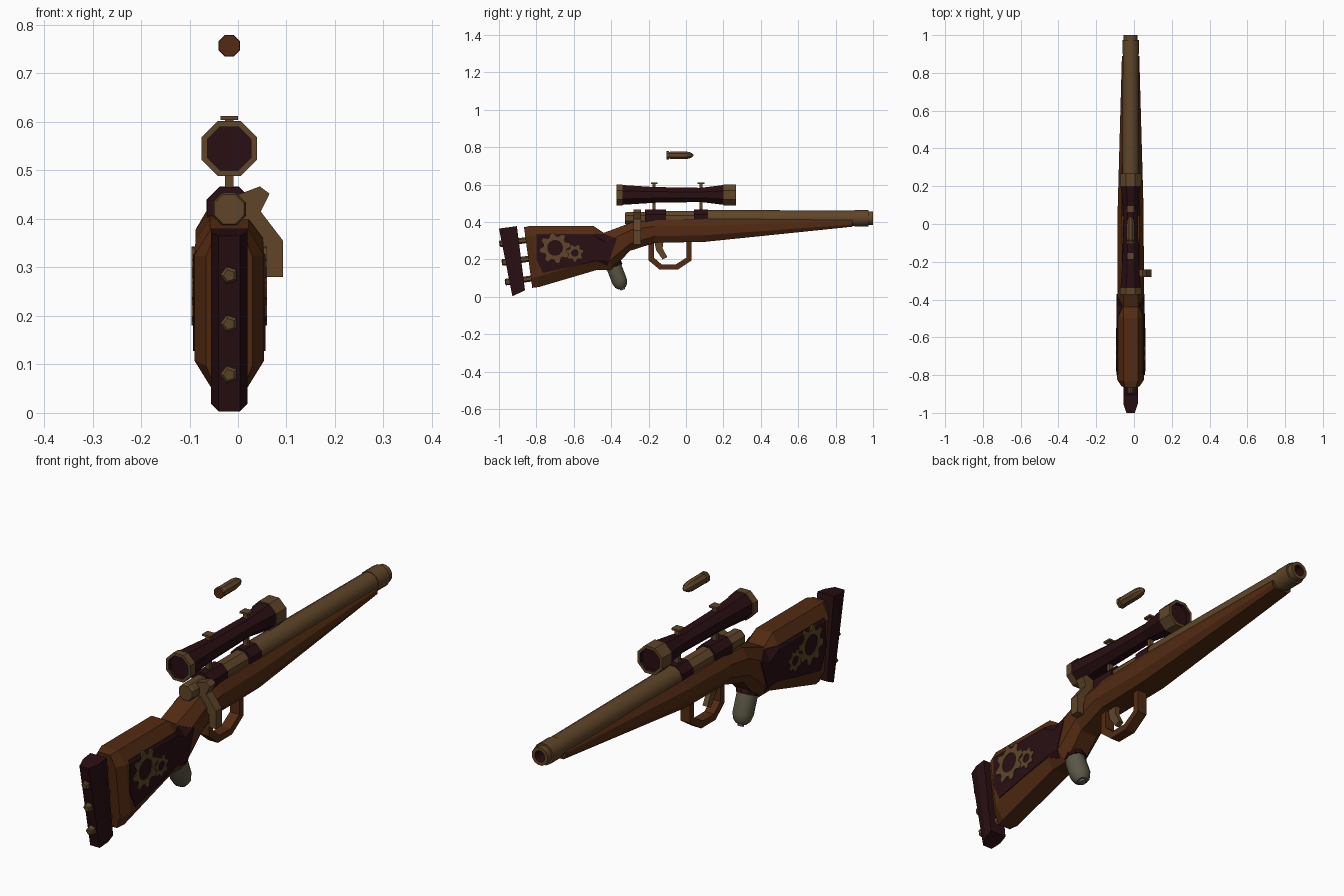
import bpy, bmesh, math
from mathutils import Matrix, Vector

cube = bpy.data.objects.get("Cube")
if cube:
    bpy.data.objects.remove(cube, do_unlink=True)

CX = -0.018      # centre line of the body
BORE = 0.42      # height of the barrel axis
SIGHT = 0.545    # height of the scope axis


def material(name, r, g, b):
    m = bpy.data.materials.new(name)
    m.use_nodes = True
    m.diffuse_color = (r, g, b, 1)
    m.node_tree.nodes["Principled BSDF"].inputs["Base Color"].default_value = (r, g, b, 1)
    return m


WOOD = material("walnut wood", 0.085, 0.024, 0.006)
BRASS = material("dull brass", 0.115, 0.06, 0.022)
DARK = material("dark maroon", 0.022, 0.0045, 0.006)
GLASS = material("grey green", 0.105, 0.095, 0.06)


def finish(name, bm, mats, smooth=False):
    bmesh.ops.recalc_face_normals(bm, faces=bm.faces)
    me = bpy.data.meshes.new(name)
    bm.to_mesh(me)
    bm.free()
    for m in mats:
        me.materials.append(m)
    ob = bpy.data.objects.new(name, me)
    bpy.context.collection.objects.link(ob)
    bpy.ops.object.select_all(action="DESELECT")
    ob.select_set(True)
    bpy.context.view_layer.objects.active = ob
    if smooth:
        bpy.ops.object.shade_smooth_by_angle(angle=math.radians(42))
    return ob


def loft(name, rings, mats, bands=None, smooth=False, closed=False):
    """Skin a list of rings; bands gives the material index of each span."""
    bm = bmesh.new()
    loops = [[bm.verts.new(p) for p in ring] for ring in rings]
    pairs = list(zip(loops, loops[1:]))
    if closed:
        pairs.append((loops[-1], loops[0]))
    for k, (a, b) in enumerate(pairs):
        for i in range(len(a)):
            j = (i + 1) % len(a)
            bm.faces.new((a[i], a[j], b[j], b[i])).material_index = bands[k] if bands else 0
    if not closed:
        for loop, k in ((loops[0], 0), (loops[-1], -1)):
            bm.faces.new(loop).material_index = bands[k] if bands else 0
    return finish(name, bm, mats, smooth)


def lathe(name, profile, mats, z=0.0, sides=8, bands=None, smooth=False, matrix=None):
    """Turn (y, flat radius) pairs about a line along y."""
    k = 1 / math.cos(math.pi / sides)
    rings = []
    for y, r in profile:
        angles = [(i + 0.5) * math.tau / sides for i in range(sides)]
        pts = [Vector((r * k * math.cos(a), y, r * k * math.sin(a))) for a in angles]
        rings.append([matrix @ p if matrix else p + Vector((CX, 0, z)) for p in pts])
    return loft(name, rings, mats, bands, smooth)


def plate(name, outline, x0, x1, mat):
    """Extrude a (y, z) outline across x."""
    return loft(name, [[(CX + x, y, z) for y, z in outline] for x in (x0, x1)], [mat])


def block(name, x, y, z, sx, sy, sz, mat):
    outline = [(y - sy, z - sz), (y + sy, z - sz), (y + sy, z + sz), (y - sy, z + sz)]
    return plate(name, outline, x - sx, x + sx, mat)


# Stock: chamfered sections as top y, top z, bottom y, bottom z, half width, flat half width, chamfer
SECTIONS = [
    (-.866, .372, -.822, .048, .048, .028, .05),
    (-.83, .38, -.785, .053, .072, .038, .055),
    (-.497, .38, -.476, .144, .072, .038, .055),
    (-.44, .342, -.396, .144, .071, .038, .05),
    (-.29, .398, -.3, .246, .07, .04, .04),
    (-.166, .412, -.166, .289, .07, .045, .035),
    (.10, .415, .10, .294, .068, .048, .035),
    (.89, .417, .89, .375, .046, .034, .012),
]


def stock_rings(grow):
    rings = []
    for yt, zt, yb, zb, hw, tw, c in SECTIONS:
        half = [(tw + grow, zt), (hw + grow, zt - c), (hw + grow, zb + c), (tw + grow, zb)]
        pts = half + [(-x, z) for x, z in reversed(half)]
        rings.append([(CX + x, yb + (yt - yb) * (z - zb) / (zt - zb), z) for x, z in pts])
    return rings


loft("stock", stock_rings(0), [WOOD])

# Cheek panels hug the stock: a slightly wider stock trimmed to the panel outline
PANEL = [(-.80, .335), (-.43, .335), (-.37, .31), (-.42, .165), (-.476, .19), (-.765, .128), (-.80, .2)]
panels = loft("cheek_panels", stock_rings(0.003), [DARK])
cutter = plate("panel_cutter", PANEL, -0.2, 0.2, DARK)
cutter.hide_render = True
trim = panels.modifiers.new("trim", "BOOLEAN")
trim.operation = "INTERSECT"
trim.object = cutter
bpy.context.view_layer.objects.active = panels
bpy.ops.object.modifier_apply(modifier="trim")
bpy.data.objects.remove(cutter, do_unlink=True)


# Gears on both cheeks
def gear(name, y, z, radius, hole, teeth, side):
    outer, inner = [], []
    for i in range(teeth * 4):
        a = (i + 0.5) * math.tau / (teeth * 4)
        r = radius if i % 4 < 2 else radius * 0.74
        outer.append((y + r * math.cos(a), z + r * math.sin(a)))
        inner.append((y + hole * math.cos(a), z + hole * math.sin(a)))
    low, high = CX + side * 0.071, CX + side * 0.078
    rings = [[(x, *p) for p in loop] for x, loop in
             ((low, inner), (low, outer), (high, outer), (high, inner))]
    loft(name, rings, [BRASS], closed=True)


for label, side in (("left", 1), ("right", -1)):
    gear("large_gear_" + label, -.70, .262, .082, .042, 8, side)
    gear("small_gear_" + label, -.594, .235, .045, .02, 7, side)

# Butt plate with chamfered back, its rods and bolt heads
BUTT = [(-1, .365), (-.904, .378), (-.861, .035), (-.928, .003)]
butt_rings = []
for (y0, z0), (y1, z1) in ((BUTT[0], BUTT[1]), (BUTT[3], BUTT[2])):
    ym, zm = y0 + (y1 - y0) * 0.5, z0 + (z1 - z0) * 0.5
    half = [(.022, y0, z0), (.038, ym, zm), (.038, y1, z1)]
    butt_rings.append([(CX + x, y, z) for x, y, z in half] +
                      [(CX - x, y, z) for x, y, z in reversed(half)])
loft("butt_plate", butt_rings, [DARK])
for i, (y, z) in enumerate(((-.985, .285), (-.972, .185), (-.955, .08))):
    tilt = Matrix.Translation((CX, y, z)) @ Matrix.Rotation(math.radians(8), 4, "X")
    lathe("bolt_head_%d" % i, [(-.013, .01), (-.008, .015), (.02, .015)], [BRASS], sides=5, matrix=tilt)
    lathe("butt_rod_%d" % i, [(.02, .014), (.17, .014)], [BRASS], sides=6, matrix=tilt)

# Barrel with hollow muzzle
lathe("barrel", [(.11, .045), (.90, .041), (.90, .044), (.975, .044), (.975, .037), (1, .037),
                 (1, .023), (.94, .023)], [BRASS, DARK], BORE, 12, [0, 0, 0, 0, 0, 0, 1], True)

# Receiver bands and bolt
lathe("receiver", [(-.22, .046), (-.107, .046), (-.107, .038), (.043, .038), (.043, .047), (.118, .047)],
      [DARK, BRASS], BORE, 8, [0, 0, 1, 0, 0])
lathe("bolt_shroud", [(-.325, .03), (-.315, .034), (-.21, .034)], [BRASS], BORE)
HANDLE = [(0, .45), (.045, .467), (.065, .452), (.047, .415), (.093, .355), (.093, .28),
          (.06, .28), (.06, .33), (.02, .395), (-.018, .40)]
loft("bolt_handle", [[(x, y, z) for x, z in HANDLE] for y in (-.28, -.24)], [BRASS])

# Scope: brass rims, dark tube and recessed lenses
lathe("scope", [(-.355, .045), (-.372, .045), (-.372, .057), (-.34, .057), (-.34, .053), (-.17, .042),
                (.08, .038), (.20, .053), (.20, .057), (.267, .057), (.267, .045), (.25, .045)],
      [DARK, BRASS], SIGHT, 8, [0, 1, 1, 1, 0, 0, 0, 1, 1, 1, 0])
for label, y in (("rear", -.17), ("front", .08)):
    block(label + "_mount_post", 0, y, .533, .009, .008, .073, BRASS)
    block(label + "_mount_cap", 0, y, .608, .018, .018, .004, BRASS)

# Trigger guard and trigger
GUARD = [(-.20, .30), (-.20, .195), (-.14, .145), (-.045, .145), (.03, .195), (.03, .31)]
INNER = [(-.172, .30), (-.172, .21), (-.13, .173), (-.055, .173), (.003, .21), (.003, .31)]
plate("trigger_guard", GUARD + INNER[::-1], -.022, .022, WOOD)
plate("trigger", [(-.17, .30), (-.12, .30), (-.125, .26), (-.10, .212), (-.125, .20), (-.16, .25)],
      -.011, .011, BRASS)

# Canister hung below the grip
hang = Matrix.Translation((CX, -.40, .20)) @ Matrix.Rotation(math.radians(-69), 4, "X")
lathe("canister_collar", [(-.03, .045), (.045, .045)], [DARK], sides=10, matrix=hang)
lathe("canister", [(.04, .041), (.125, .041), (.15, .034), (.165, .02), (.165, .014), (.174, .012)],
      [GLASS], sides=12, smooth=True, matrix=hang)

# Floating cartridge
lathe("cartridge", [(-.105, .021), (-.103, .022), (-.092, .022), (-.09, .017), (-.082, .021), (-.005, .021),
                    (.02, .017), (.035, .009), (.041, .003)],
      [BRASS, WOOD], .757, 8, [1] + [0] * 7)
